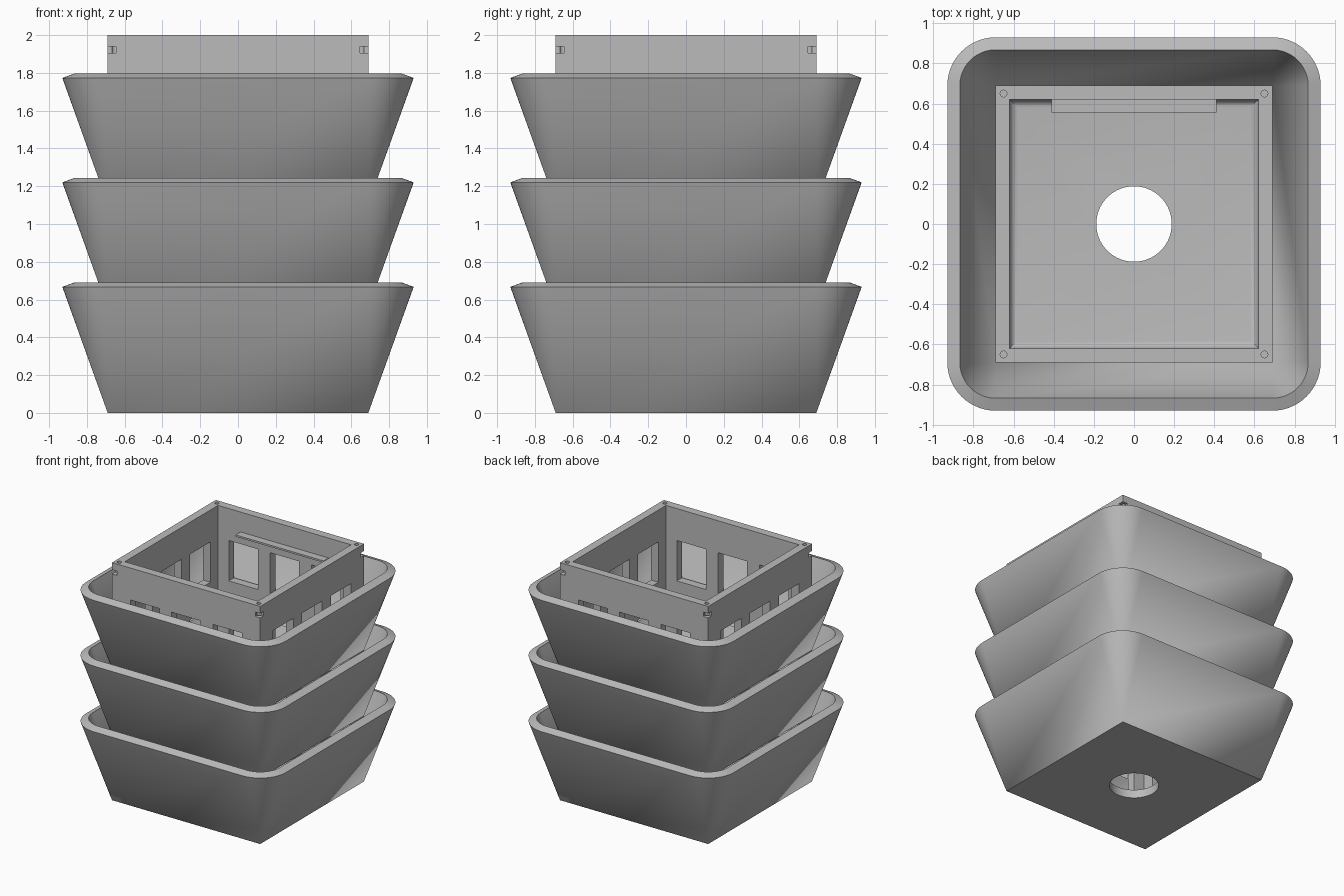
import bpy, bmesh, math
from mathutils import Matrix

if "Cube" in bpy.data.objects:
    bpy.data.objects.remove(bpy.data.objects["Cube"])

HALF, INNER, FLOOR = 0.69, 0.62, 0.07
STEP = 0.553            # height between tiers

mat = bpy.data.materials.new("light grey")
mat.use_nodes = True
grey = (0.5, 0.5, 0.5, 1)
mat.diffuse_color = grey
mat.node_tree.nodes["Principled BSDF"].inputs["Base Color"].default_value = grey


def finish(bm, name, smooth=True):
    bmesh.ops.recalc_face_normals(bm, faces=bm.faces[:])
    mesh = bpy.data.meshes.new(name)
    bm.to_mesh(mesh)
    bm.free()
    obj = bpy.data.objects.new(name, mesh)
    bpy.context.collection.objects.link(obj)
    mesh.materials.append(mat)
    if smooth:
        shade(obj)
    return obj


def shade(obj):
    bpy.ops.object.select_all(action='DESELECT')
    obj.select_set(True)
    bpy.context.view_layer.objects.active = obj
    bpy.ops.object.shade_smooth_by_angle(angle=math.radians(30))


def rounded_square(bm, half, r, z, seg):
    """Square loop of half-width `half`, grown outward by radius r."""
    loop = []
    for k, (sx, sy) in enumerate([(1, 1), (-1, 1), (-1, -1), (1, -1)]):
        for i in range(seg + 1):
            a = math.pi / 2 * (k + (i / seg if seg else 0))
            loop.append(bm.verts.new((sx * half + r * math.cos(a),
                                      sy * half + r * math.sin(a), z)))
    return loop


def bridge(bm, a, b):
    n = len(a)
    for i in range(n):
        j = (i + 1) % n
        bm.faces.new((a[i], a[j], b[j], b[i]))


def box(bm, centre, size):
    m = Matrix.Translation(centre) @ Matrix.Diagonal((*size, 1))
    bmesh.ops.create_cube(bm, size=1, matrix=m)


def cylinder(bm, centre, r, depth, seg):
    bmesh.ops.create_cone(bm, cap_ends=True, segments=seg, radius1=r, radius2=r,
                          depth=depth, matrix=Matrix.Translation(centre))


def cut(obj, cutter):
    """Apply the cut and discard the helper."""
    cutter.hide_render = True
    mod = obj.modifiers.new("cut", 'BOOLEAN')
    mod.operation, mod.solver, mod.object = 'DIFFERENCE', 'EXACT', cutter
    bpy.context.view_layer.objects.active = obj
    bpy.ops.object.modifier_apply(modifier=mod.name)
    bpy.data.objects.remove(cutter)


# Square hollow column with a filleted floor
bm = bmesh.new()
profile = [(HALF, 0), (HALF, 2), (INNER, 2)]
f = 0.04
for i in range(6):
    a = math.pi / 2 * i / 5
    profile.append((INNER - f + f * math.cos(a), FLOOR + f - f * math.sin(a)))
loops = [rounded_square(bm, h, 0, z, 0) for h, z in profile]
for a, b in zip(loops, loops[1:]):
    bridge(bm, a, b)
bm.faces.new(loops[0])
bm.faces.new(loops[-1])
column = finish(bm, "column", False)

# Three windows per side and tier, plus the drain hole
bm = bmesh.new()
wall = (HALF + INNER) / 2
for tier in range(3):
    z = 0.455 + tier * STEP
    for x in (-0.385, 0, 0.385):
        for s in (-1, 1):
            box(bm, (x, s * wall, z), (0.27, 0.12, 0.34))
            box(bm, (s * wall, x, z), (0.12, 0.27, 0.34))
cylinder(bm, (0, 0, FLOOR / 2), 0.188, 0.2, 64)
cut(column, finish(bm, "window_cutter", False))

# Corner notches and screw holes at the top
corners = [(x, y) for x in (-1, 1) for y in (-1, 1)]
bm = bmesh.new()
for x, y in corners:
    box(bm, (x * 0.695, y * 0.695, 1.922), (0.1, 0.1, 0.036))
cut(column, finish(bm, "notch_cutter", False))
bm = bmesh.new()
for x, y in corners:
    cylinder(bm, (x * 0.65, y * 0.65, 1.98), 0.017, 0.2, 20)
cut(column, finish(bm, "screw_cutter", False))
shade(column)

# Flared planter trays
for tier, name in enumerate(("lower", "middle", "upper")):
    bm = bmesh.new()
    z = tier * STEP
    rings = [rounded_square(bm, HALF, r, z + h, 14) for r, h in
             ((0, 0), (0.24, 0.667), (0.178, 0.69), (0, 0.19))]
    for a, b in zip(rings, rings[1:]):
        bridge(bm, a, b)
    bmesh.ops.remove_doubles(bm, verts=bm.verts[:], dist=0.0001)
    finish(bm, name + "_tray")

# Thin ledge on the inside of the back wall
bm = bmesh.new()
box(bm, (0, 0.59, 1.825), (0.82, 0.07, 0.015))
finish(bm, "back_ledge")
